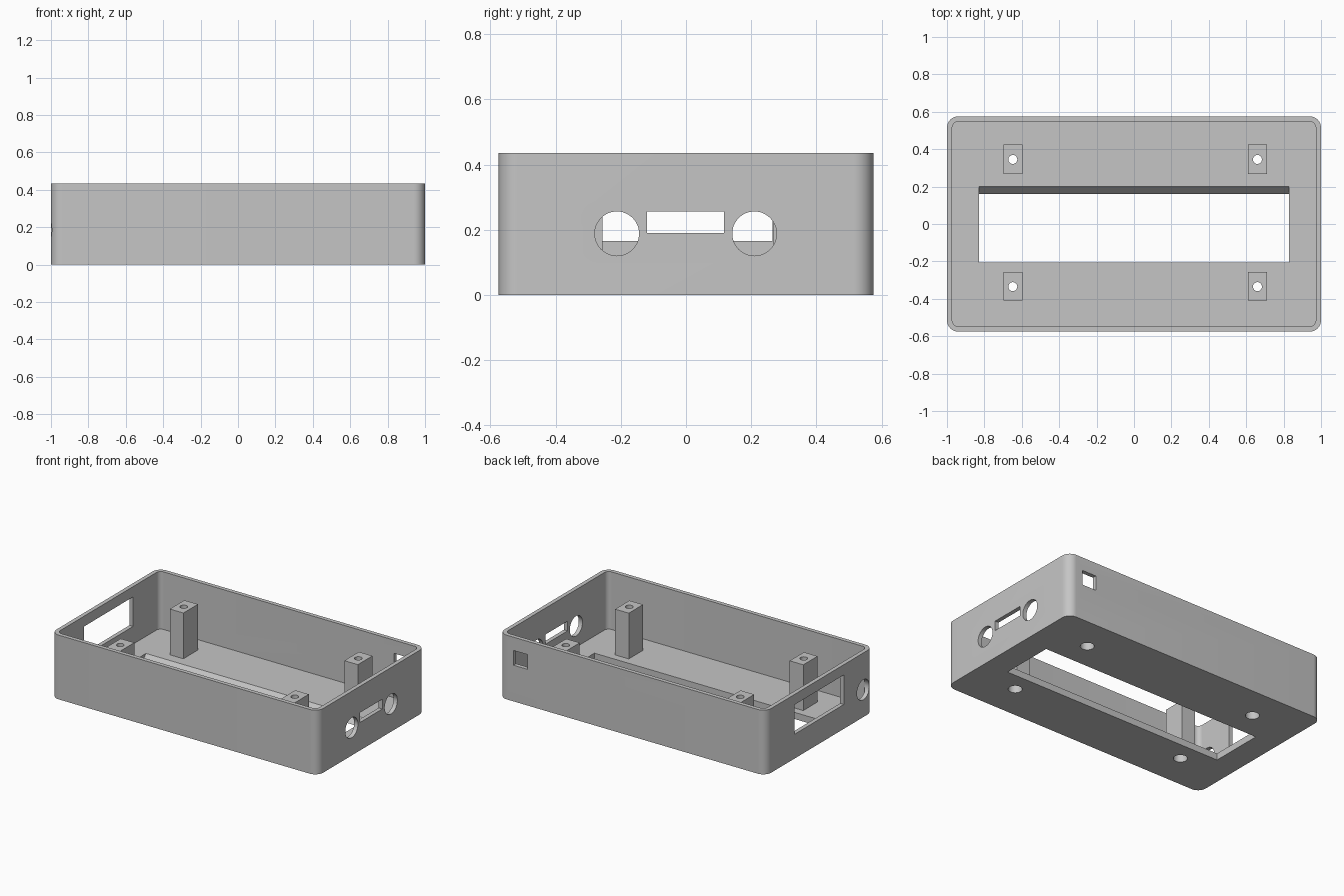
import bpy, bmesh, math
from mathutils import Vector

if "Cube" in bpy.data.objects:
    bpy.data.objects.remove(bpy.data.objects["Cube"])

H, FLOOR, WALL = 0.435, 0.045, 0.028
HX, HY = 1.0, 0.575

grey = bpy.data.materials.new("plain grey")
grey.diffuse_color = (0.56, 0.56, 0.56, 1)
grey.use_nodes = True
grey.node_tree.nodes["Principled BSDF"].inputs["Base Color"].default_value = grey.diffuse_color


def prism(name, pts, axis, lo, hi):
    """Extrude a 2D outline along an axis (outline is yz, xz or xy)."""
    place = {"x": lambda a, b, t: (t, a, b),
             "y": lambda a, b, t: (a, t, b),
             "z": lambda a, b, t: (a, b, t)}[axis]
    bm = bmesh.new()
    face = bm.faces.new([bm.verts.new(place(a, b, lo)) for a, b in pts])
    ext = bmesh.ops.extrude_face_region(bm, geom=[face])
    verts = [v for v in ext["geom"] if isinstance(v, bmesh.types.BMVert)]
    bmesh.ops.translate(bm, verts=verts, vec=Vector(place(0, 0, hi - lo)))
    bmesh.ops.recalc_face_normals(bm, faces=bm.faces)
    me = bpy.data.meshes.new(name)
    bm.to_mesh(me)
    bm.free()
    me.materials.append(grey)
    ob = bpy.data.objects.new(name, me)
    bpy.context.collection.objects.link(ob)
    return ob


def rect(a0, a1, b0, b1):
    return [(a0, b0), (a1, b0), (a1, b1), (a0, b1)]


def circle(a, b, r, n=48):
    return [(a + r * math.cos(2 * math.pi * i / n),
             b + r * math.sin(2 * math.pi * i / n)) for i in range(n)]


def rounded(hx, hy, r, n=12):
    pts = []
    for k, (sx, sy) in enumerate([(1, 1), (-1, 1), (-1, -1), (1, -1)]):
        for i in range(n + 1):
            t = math.pi / 2 * (k + i / n)
            pts.append((sx * (hx - r) + r * math.cos(t),
                        sy * (hy - r) + r * math.sin(t)))
    return pts


def cut(ob, cutters):
    """Subtract each cutter, then leave the mesh with the result."""
    for c in cutters:
        m = ob.modifiers.new("cut", "BOOLEAN")
        m.operation, m.solver, m.object = "DIFFERENCE", "EXACT", c
        bpy.context.view_layer.objects.active = ob
        bpy.ops.object.modifier_apply(modifier=m.name)


def smooth(ob):
    bpy.ops.object.select_all(action="DESELECT")
    ob.select_set(True)
    bpy.context.view_layer.objects.active = ob
    bpy.ops.object.shade_smooth_by_angle(angle=math.radians(30))


# Open tray with rounded corners
tray = prism("tray", rounded(HX, HY, 0.06), "z", 0, H)
cutters = [prism("cavity_cutter",
                 rounded(HX - WALL, HY - WALL, 0.032), "z", FLOOR, H + 0.1)]

# Display window in the floor, with a sloped rear edge
s = 0.04 / FLOOR
cutters.append(prism("display_cutter",
                     [(-0.205, -0.02), (0.16 - 0.02 * s, -0.02),
                      (0.20 + 0.02 * s, FLOOR + 0.02), (-0.205, FLOOR + 0.02)],
                     "x", -0.83, 0.83))

# Right wall: two round ports and a slot
for y in (-0.212, 0.21):
    cutters.append(prism("round_port_cutter", circle(y, 0.188, 0.068),
                         "x", 0.9, 1.1))
cutters.append(prism("slot_cutter", rect(-0.12, 0.117, 0.19, 0.256),
                     "x", 0.9, 1.1))

# Left wall: large rectangular opening and one round port
cutters.append(prism("side_opening_cutter", rect(-0.262, 0.265, 0.165, 0.365),
                     "x", -1.1, -0.9))
cutters.append(prism("side_port_cutter", circle(-0.47, 0.185, 0.068),
                     "x", -1.1, -0.9))

# Back wall: small square opening
cutters.append(prism("square_opening_cutter", rect(0.785, 0.89, 0.245, 0.345),
                     "y", 0.5, 0.65))

# Screw posts, bored through and counterbored from below
posts, bores = [], []
for x in (-0.648, 0.66):
    for y, y0, y1 in ((0.345, 0.268, 0.424), (-0.335, -0.41, -0.257)):
        bore = prism("bore_cutter", circle(x, y, 0.024, 32), "z", -0.1, 0.5)
        recess = prism("recess_cutter", circle(x, y, 0.043, 32), "z", -0.1, 0.2)
        post = prism("screw_post", rect(x - 0.051, x + 0.051, y0, y1),
                     "z", FLOOR, 0.355)
        cut(post, [bore, recess])
        smooth(post)
        cutters.append(recess)
        bores.append(bore)

cut(tray, cutters)
smooth(tray)

for c in cutters + bores:
    bpy.data.objects.remove(c, do_unlink=True)
